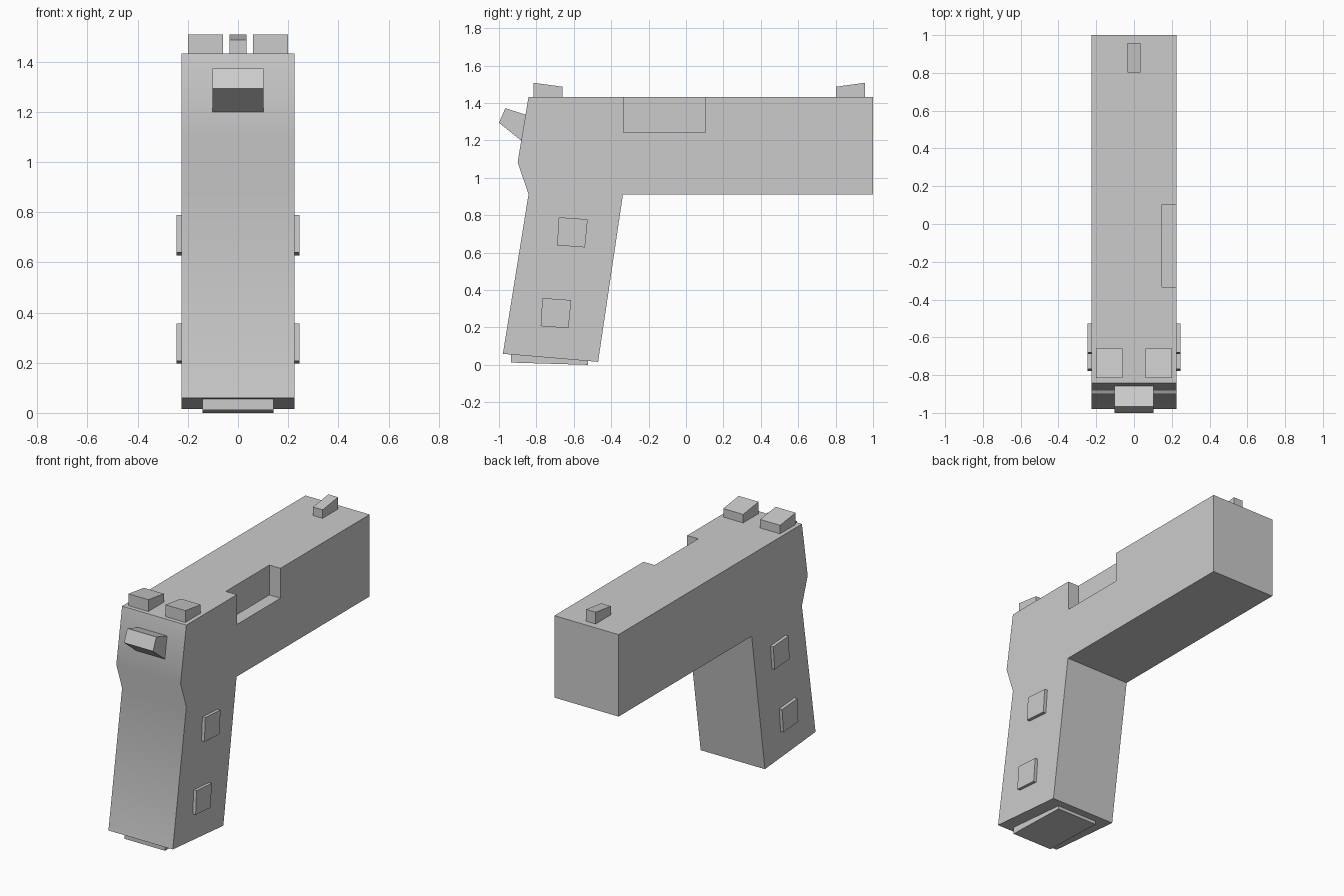
import bpy, bmesh, math

if "Cube" in bpy.data.objects:
    bpy.data.objects.remove(bpy.data.objects["Cube"])


def extrude(name, profile, x0, x1):
    """Solid made by sweeping a (y, z) profile from x0 to x1."""
    bm = bmesh.new()
    face = bm.faces.new([bm.verts.new((x0, y, z)) for y, z in profile])
    swept = bmesh.ops.extrude_face_region(bm, geom=[face])["geom"]
    verts = [v for v in swept if isinstance(v, bmesh.types.BMVert)]
    bmesh.ops.translate(bm, vec=(x1 - x0, 0, 0), verts=verts)
    bmesh.ops.recalc_face_normals(bm, faces=bm.faces)
    mesh = bpy.data.meshes.new(name)
    bm.to_mesh(mesh)
    bm.free()
    obj = bpy.data.objects.new(name, mesh)
    bpy.context.collection.objects.link(obj)
    return obj


def activate(obj):
    bpy.ops.object.select_all(action='DESELECT')
    obj.select_set(True)
    bpy.context.view_layer.objects.active = obj


TOP = 1.433
HALF = 0.226

# Slide and raked grip as one profile
body = extrude("body", [(-0.842, TOP), (-0.90, 1.083), (-0.842, 0.912),
                        (-0.979, 0.059), (-0.47, 0.016), (-0.337, 0.912),
                        (1.0, 0.912), (1.0, TOP)], -HALF, HALF)

# Side port notched into the top right edge
cutter = extrude("port_cutter", [(-0.334, 1.243), (0.104, 1.243),
                                 (0.104, 1.6), (-0.334, 1.6)], 0.148, 0.4)
cutter.hide_render = True
cut = body.modifiers.new("port", 'BOOLEAN')
cut.operation = 'DIFFERENCE'
cut.solver = 'EXACT'
cut.object = cutter
activate(body)
bpy.ops.object.modifier_apply(modifier=cut.name)
bpy.data.objects.remove(cutter)

# Smooth back strap, crisp edges elsewhere
bpy.ops.object.shade_smooth_by_angle(angle=math.radians(30))

# Hammer, sunk into the back
extrude("hammer", [(-0.966, 1.372), (-0.80, 1.319), (-0.82, 1.15), (-1.0, 1.294)],
        -0.102, 0.102)

# Sights: sloped blocks
extrude("front_sight", [(0.802, TOP - 0.01), (0.957, TOP - 0.01),
                        (0.957, 1.508), (0.802, 1.487)], -0.034, 0.034)
for side, x0 in (("left", -0.20), ("right", 0.06)):
    extrude("rear_sight_" + side, [(-0.815, TOP - 0.01), (-0.66, TOP - 0.01),
                                   (-0.66, 1.487), (-0.815, 1.508)], x0, x0 + 0.14)

# Raised grip pads, upper and lower on both sides
pad = [(-0.076, 0.081), (0.078, 0.070), (0.064, -0.080), (-0.085, -0.069)]
for level, cy, cz in (("upper", -0.604, 0.708), ("lower", -0.692, 0.276)):
    outline = [(cy + y, cz + z) for y, z in pad]
    for side, s in (("left", -1), ("right", 1)):
        extrude(f"grip_pad_{level}_{side}", outline, s * 0.21, s * 0.246)

# Base plate under the grip
extrude("base_plate", [(-0.936, 0.07), (-0.936, 0.012), (-0.524, 0.0), (-0.524, 0.04)],
        -0.142, 0.142)
